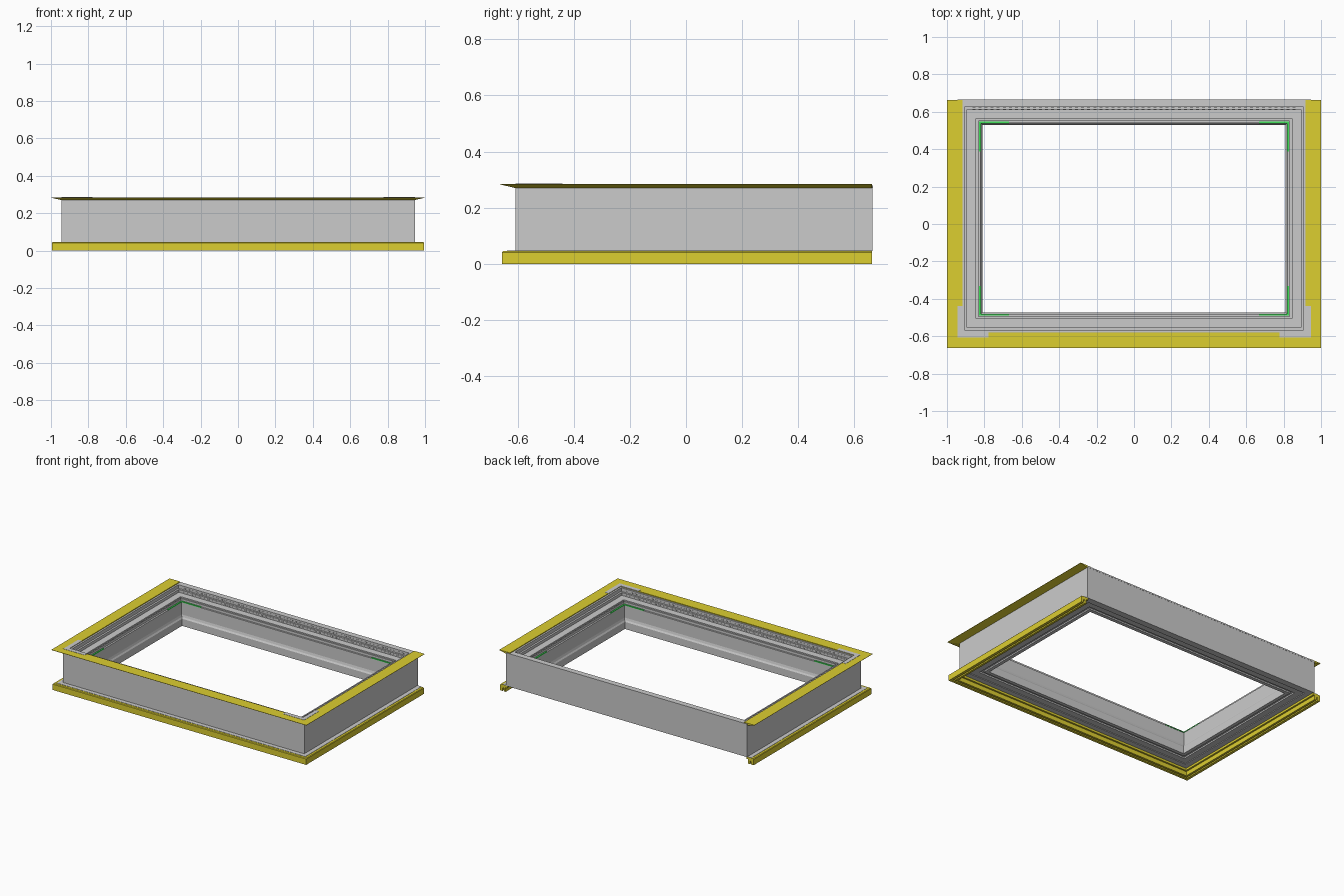
import bpy, bmesh

if "Cube" in bpy.data.objects:
    bpy.data.objects.remove(bpy.data.objects["Cube"])

HALF_X, FRONT, BACK = 0.81, -0.4725, 0.53   # opening edges
END = 0.662                                  # where the three-sided trims stop


def material(name, rgb):
    m = bpy.data.materials.new(name)
    m.diffuse_color = (*rgb, 1)
    m.use_nodes = True
    m.node_tree.nodes["Principled BSDF"].inputs["Base Color"].default_value = m.diffuse_color
    return m


YELLOW = material("yellow", (0.72, 0.62, 0.03))
GREEN = material("green", (0.05, 0.75, 0.1))
PALE = material("pale_grey", (0.72, 0.72, 0.72))


def finish(name, bm, mat=None):
    bmesh.ops.recalc_face_normals(bm, faces=bm.faces)
    me = bpy.data.meshes.new(name)
    bm.to_mesh(me)
    bm.free()
    ob = bpy.data.objects.new(name, me)
    bpy.context.collection.objects.link(ob)
    if mat:
        me.materials.append(mat)
    return ob


def sweep(name, profile, closed, mat=None):
    """Mitred sweep of (distance outward from opening, z) round the opening.
    closed: all four sides; otherwise left, front and right only."""
    bm = bmesh.new()
    rings = []
    for sx, back in ((-1, True), (-1, False), (1, False), (1, True)):
        ring = []
        for d, z in profile:
            y = FRONT - d
            if back:
                y = BACK + d if closed else END
            ring.append(bm.verts.new((sx * (HALF_X + d), y, z)))
        rings.append(ring)
    n = len(profile)
    for i in range(4 if closed else 3):
        a, b = rings[i], rings[(i + 1) % 4]
        for j in range(n):
            k = (j + 1) % n
            bm.faces.new((a[j], a[k], b[k], b[j]))
    if not closed:
        bm.faces.new(rings[0])
        bm.faces.new(rings[3])
    return finish(name, bm, mat)


def add_box(bm, lo, hi):
    vs = bmesh.ops.create_cube(bm, size=1)["verts"]
    for v in vs:
        for i in range(3):
            v.co[i] = lo[i] if v.co[i] < 0 else hi[i]


def corner_plates(name, ends, d0, d1, length, z0, z1, mat):
    """L-shaped plates in the corners of the frame."""
    bm = bmesh.new()
    for sx in (-1, 1):
        for end in ends:
            edge, s = (BACK, 1) if end == "back" else (FRONT, -1)
            xo, xi = sx * (HALF_X + d1), sx * (HALF_X + d0)
            xl = sx * (HALF_X + d1 - length)
            yo, yi = edge + s * d1, edge + s * d0
            yl = edge + s * (d1 - length)
            pts = [(xo, yo), (xl, yo), (xl, yi), (xi, yi), (xi, yl), (xo, yl)]
            f = bm.faces.new([bm.verts.new((x, y, z0)) for x, y in pts])
            ext = bmesh.ops.extrude_face_region(bm, geom=[f], use_keep_orig=True)
            for g in ext["geom"]:
                if isinstance(g, bmesh.types.BMVert):
                    g.co.z = z1
    return finish(name, bm, mat)


# Stepped main frame
sweep("main_frame", [
    (0.135, 0.045), (0.135, 0.275), (0.105, 0.28), (0.095, 0.28),
    (0.095, 0.255), (0.082, 0.255), (0.082, 0.235), (0.034, 0.235),
    (0.034, 0.222), (0.022, 0.222), (0.022, 0.212), (0.010, 0.212),
    (0.010, 0.125), (0.006, 0.11), (0.0, 0.10), (0.0, 0.05),
    (0.025, 0.05), (0.025, 0.06), (0.045, 0.06), (0.045, 0.05),
    (0.09, 0.05), (0.09, 0.045)], True)

# Raised seal strip on the shelf
sweep("seal_strip", [(0.022, 0.222), (0.022, 0.23), (0.028, 0.23), (0.028, 0.222)], True)

# Small studs along the upper inner step of the long sides
bm = bmesh.new()
for edge, s in ((BACK, 1), (FRONT, -1)):
    for d, z in ((0.095, 0.265), (0.082, 0.243)):
        for i in range(54):
            x = -0.855 + i * 1.71 / 53
            ys = sorted((edge + s * (d - 0.002), edge + s * (d + 0.002)))
            add_box(bm, (x - 0.008, ys[0], z - 0.003), (x + 0.008, ys[1], z + 0.003))
finish("step_studs", bm)

# Yellow tapered top flange on three sides
sweep("top_flange", [(0.108, 0.27), (0.135, 0.27), (0.19, 0.283),
                     (0.19, 0.285), (0.108, 0.285)], False, YELLOW)

# Yellow channel hanging under the frame on three sides
sweep("bottom_trim", [(0.128, 0.045), (0.18, 0.045), (0.184, 0.041), (0.184, 0.0),
                      (0.165, 0.0), (0.165, 0.022), (0.155, 0.022), (0.155, 0.0),
                      (0.14, 0.0), (0.14, 0.03), (0.128, 0.03)], False, YELLOW)
sweep("trim_cap", [(0.135, 0.043), (0.135, 0.047), (0.165, 0.047), (0.165, 0.043)],
      False, PALE)

# Pale plates on the front corners, green brackets in the inner corners
corner_plates("front_corner_plates", ("front",), 0.105, 0.135, 0.168, 0.283, 0.2865, PALE)
corner_plates("inner_corner_brackets", ("back", "front"), 0.008, 0.018, 0.16,
              0.211, 0.217, GREEN)

# Pale cap along the back rim
bm = bmesh.new()
add_box(bm, (-0.945, 0.635, 0.27), (0.945, 0.666, 0.28))
finish("back_rim_cap", bm, PALE)
